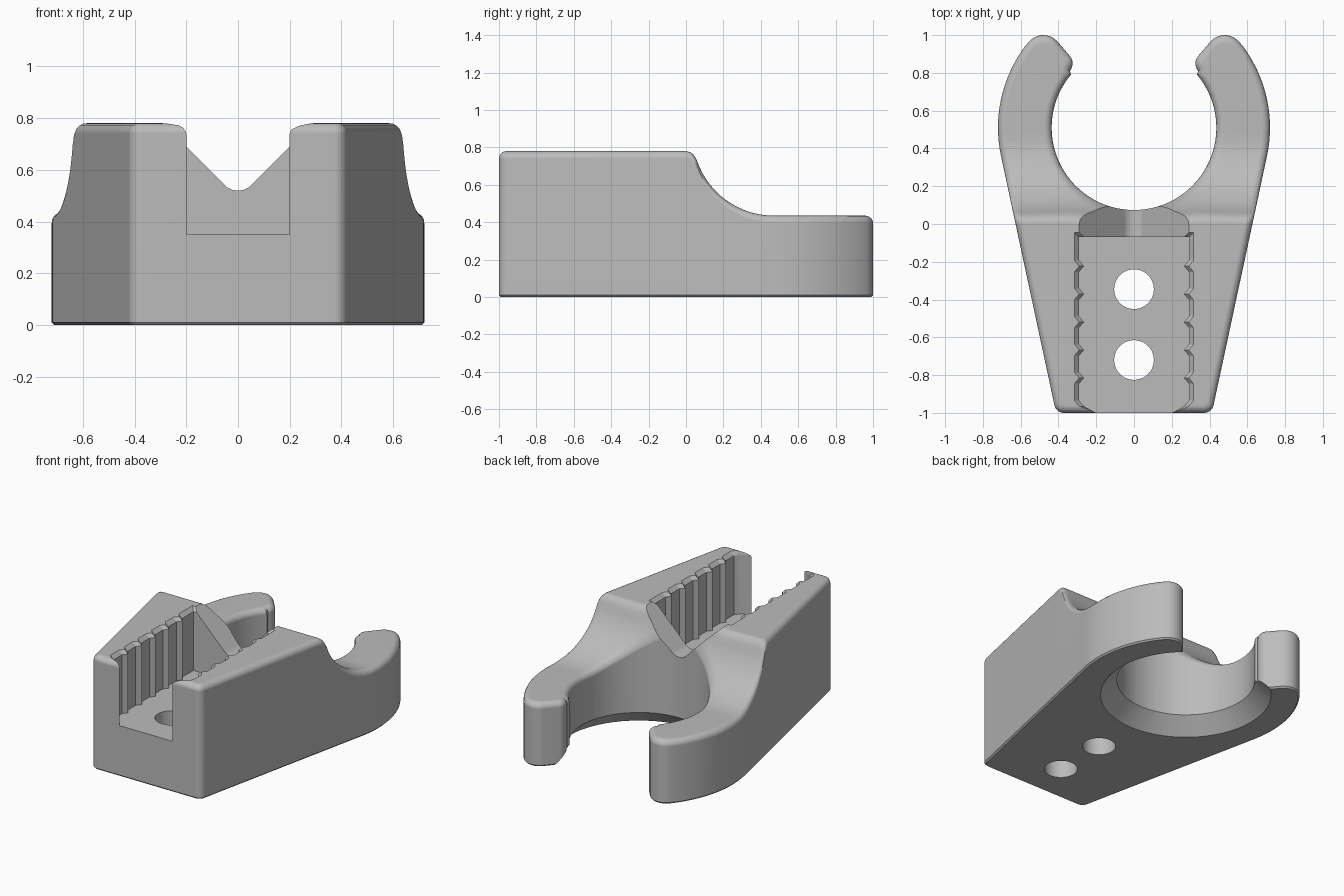
import bpy, bmesh, math
from math import sin, cos, radians
from mathutils import Vector

old = bpy.data.objects.get("Cube")
if old:
    bpy.data.objects.remove(old, do_unlink=True)

gray = bpy.data.materials.new("light_gray_plastic")
gray.use_nodes = True
COLOR = (0.5, 0.5, 0.5, 1)
gray.diffuse_color = COLOR
gray.node_tree.nodes["Principled BSDF"].inputs["Base Color"].default_value = COLOR


def arc(cx, cy, r, a0, a1, n):
    """Points on an arc, angles in degrees."""
    angles = [radians(a0 + (a1 - a0) * i / n) for i in range(n + 1)]
    return [(cx + r * cos(a), cy + r * sin(a)) for a in angles]


def offset(loop, d):
    """Move a counter-clockwise loop inwards by d."""
    out = []
    for i, p in enumerate(loop):
        p = Vector(p)
        a = (p - Vector(loop[i - 1])).normalized()
        b = (Vector(loop[(i + 1) % len(loop)]) - p).normalized()
        na, nb = Vector((-a.y, a.x)), Vector((-b.y, b.x))
        m = (na + nb).normalized()
        out.append(tuple(p + m * d / max(m.dot(na), 0.5)))
    return out


def loft(loops):
    """Closed solid through matching 3D loops."""
    bm = bmesh.new()
    rings = [[bm.verts.new(p) for p in loop] for loop in loops]
    for low, high in zip(rings, rings[1:]):
        for i in range(len(low)):
            bm.faces.new((low[i - 1], low[i], high[i], high[i - 1]))
    caps = [bm.faces.new(rings[0]), bm.faces.new(rings[-1])]
    bmesh.ops.recalc_face_normals(bm, faces=bm.faces[:])
    bmesh.ops.triangulate(bm, faces=caps)
    return bm


def make(name, bm):
    mesh = bpy.data.meshes.new(name)
    bm.to_mesh(mesh)
    bm.free()
    obj = bpy.data.objects.new(name, mesh)
    bpy.context.collection.objects.link(obj)
    mesh.materials.append(gray)
    return obj


def at(loop, z):
    return [(x, y, z) for x, y in loop]


def mirrored(half):
    """Close a right-hand half outline with its mirror image."""
    return half + [(-x, y) for x, y in reversed(half) if x > 1e-4]


# Plan outline: tapered block running into two hooked arms
RING_Y = 0.51
half = arc(0.372, -0.95, 0.05, -90, -12.1, 6)
half += arc(0, RING_Y, 0.72, -12.1, 37, 16)
half += arc(0.48, 0.9, 0.1, 42, 135, 9)
half += arc(0.385, 0.85, 0.06, 140, 220, 6)
half += arc(0, RING_Y, 0.436, 40, -90, 36)
half[-1] = (0, half[-1][1])
outline = mirrored(half)

# Side profile of the top: block, concave sweep, low arms
profile = [(-2, 0.78), (0, 0.78), (0.022, 0.775), (0.04, 0.762)]
profile += arc(0.47, 0.87, 0.435, 198, 270, 14) + [(2, 0.435)]


def top_height(y):
    for (y0, z0), (y1, z1) in zip(profile, profile[1:]):
        if y <= y1:
            return z0 + (z1 - z0) * (y - y0) / (y1 - y0)


# Body with rounded top rim and thin bottom chamfer
R = 0.04
loops = [at(offset(outline, 0.01), 0), at(outline, 0.01)]
for k in range(6):
    t = radians(18 * k)
    loops.append(at(offset(outline, R * (1 - cos(t))), 1 - R * (1 - sin(t))))
bm = loft(loops)
for y, z in profile[1:-1]:
    bmesh.ops.bisect_plane(bm, geom=bm.verts[:] + bm.edges[:] + bm.faces[:], dist=1e-5,
                           plane_co=(0, y, 0), plane_no=(0, 1, 0))
for v in bm.verts:
    if v.co.z > 0.5:
        v.co.z += top_height(v.co.y) - 1
bmesh.ops.triangulate(bm, faces=[f for f in bm.faces if abs(f.normal.z) > 0.01])
body = make("clip_body", bm)

cutters = []

# Toothed slot, its upper edge chamfered
wall = [(0.2, -1.1), (0.2, -1.0), (0.265, -0.965), (0.29, -0.935)]
for i in range(5):
    y = -0.815 + 0.148 * i
    wall += [(0.29, y - 0.03), (0.265, y), (0.29, y + 0.03)]
wall.append((0.29, -0.07))
flare = [(x + 0.03 * (y > -0.99), y + 0.03 * (y > -0.08)) for x, y in wall]
slot, slot_top = mirrored(wall), mirrored(flare)
cutters.append(make("slot_cutter", loft([at(slot, 0.35), at(slot, 0.755), at(slot_top, 0.785)])))

# V notch through the back wall of the slot
vee = mirrored([(0.33, 0.82), (0.05, 0.54), (0.04, 0.531), (0.022, 0.522), (0, 0.519)])
cutters.append(make("notch_cutter", loft([[(x, y, z) for x, z in vee] for y in (-0.08, 0.3)])))

# Countersink under the ring
cutters.append(make("countersink_cutter", loft([
    at(arc(0, RING_Y, 0.59, 2, 357, 71), -0.05), at(arc(0, RING_Y, 0.34, 2, 357, 71), 0.2)])))

# Two screw holes
for y in (-0.72, -0.345):
    ring = arc(0, y, 0.105, 0, 352.5, 47)
    cutters.append(make("screw_hole_cutter", loft([at(ring, -0.1), at(ring, 0.5)])))

bpy.ops.object.select_all(action="DESELECT")
body.select_set(True)
bpy.context.view_layer.objects.active = body
for cutter in cutters:
    cutter.hide_render = True
    mod = body.modifiers.new("cut", "BOOLEAN")
    mod.operation = "DIFFERENCE"
    mod.solver = "EXACT"
    mod.object = cutter
    bpy.ops.object.modifier_apply(modifier=mod.name)
    bpy.data.objects.remove(cutter, do_unlink=True)

bpy.ops.object.shade_smooth_by_angle(angle=radians(30))
normals = body.modifiers.new("even_shading", "WEIGHTED_NORMAL")
normals.keep_sharp = True
